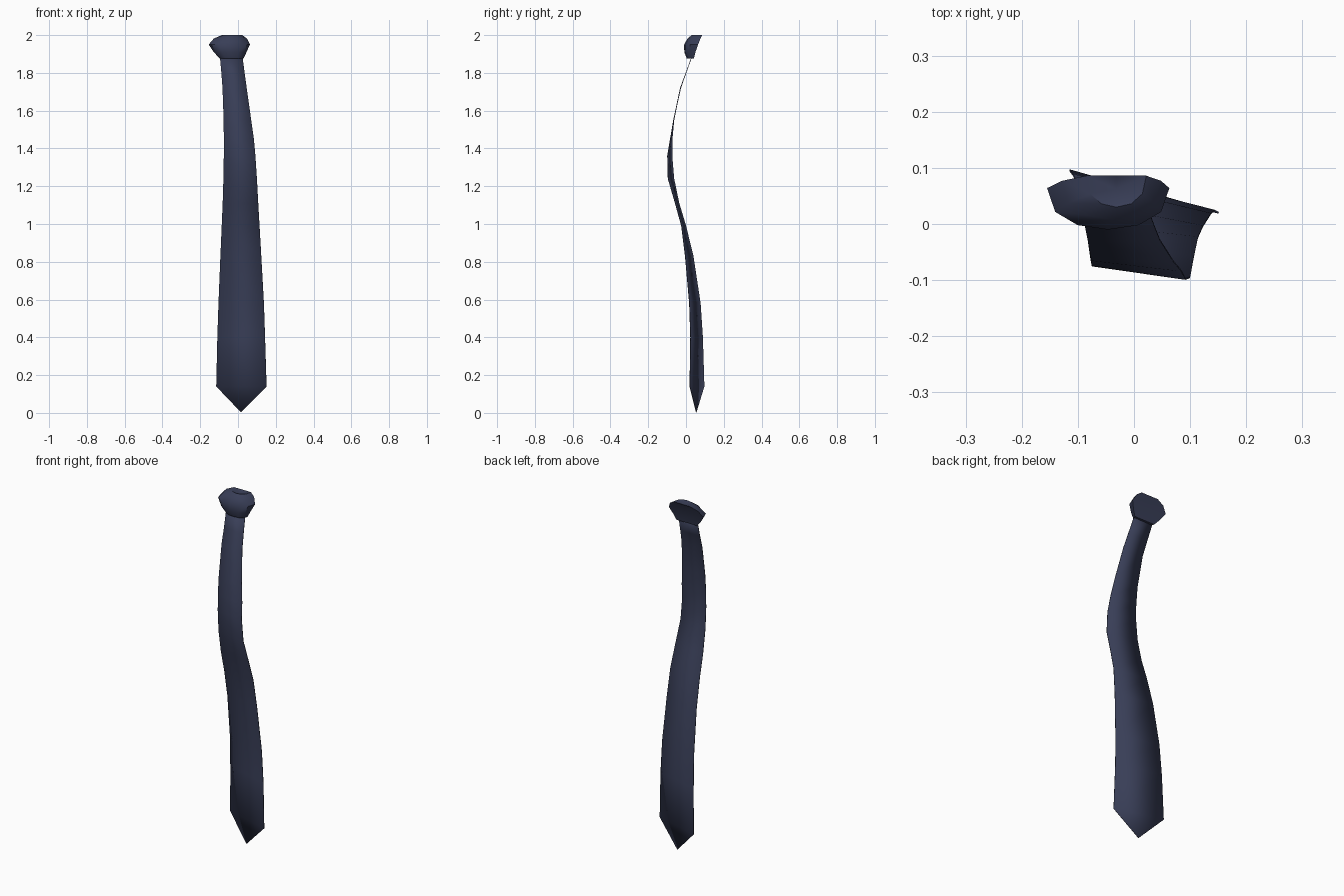
import bpy, bmesh, math

if "Cube" in bpy.data.objects:
    bpy.data.objects.remove(bpy.data.objects["Cube"])

navy = bpy.data.materials.new("navy cloth")
navy.diffuse_color = (0.040, 0.048, 0.095, 1)
navy.use_nodes = True
navy.node_tree.nodes["Principled BSDF"].inputs["Base Color"].default_value = navy.diffuse_color


def make_object(name, bm, angle):
    bmesh.ops.recalc_face_normals(bm, faces=bm.faces)
    mesh = bpy.data.meshes.new(name)
    bm.to_mesh(mesh)
    bm.free()
    mesh.materials.append(navy)
    obj = bpy.data.objects.new(name, mesh)
    bpy.context.collection.objects.link(obj)
    bpy.ops.object.select_all(action='DESELECT')
    obj.select_set(True)
    bpy.context.view_layer.objects.active = obj
    bpy.ops.object.shade_smooth_by_angle(angle=math.radians(angle))
    return obj


# Blade: rows of (z, left x, left y, right x, right y), waving and twisting downward
rows = [
    (1.90, -0.097, 0.036, 0.022, 0.036),
    (1.80, -0.088, 0.000, 0.035, 0.000),
    (1.72, -0.082, -0.030, 0.046, -0.028),
    (1.55, -0.076, -0.064, 0.070, -0.066),
    (1.45, -0.075, -0.073, 0.084, -0.083),
    (1.36, -0.075, -0.074, 0.092, -0.098),
    (1.24, -0.077, -0.064, 0.100, -0.095),
    (1.11, -0.081, -0.037, 0.107, -0.057),
    (0.99, -0.086, -0.001, 0.114, -0.024),
    (0.83, -0.093, 0.038, 0.123, -0.004),
    (0.58, -0.103, 0.076, 0.137, 0.018),
    (0.40, -0.109, 0.088, 0.143, 0.024),
    (0.14, -0.115, 0.096, 0.151, 0.020),
]
bm = bmesh.new()
pairs = [(bm.verts.new((xl, yl, z)), bm.verts.new((xr, yr, z)))
         for z, xl, yl, xr, yr in rows]
for (a, b), (c, d) in zip(pairs, pairs[1:]):
    bm.faces.new((a, c, d, b))
tip = bm.verts.new((0.016, 0.054, 0.003))
bm.faces.new((pairs[-1][0], tip, pairs[-1][1]))
blade = make_object("tie_blade", bm, 40)
cloth = blade.modifiers.new("cloth thickness", 'SOLIDIFY')
cloth.thickness = 0.003
cloth.offset = 0

# Knot: rounded front, flat leaning back; rings of (z, left x, right x, front y, back y)
rings = [
    (1.877, -0.098, 0.030, 0.004, 0.042),
    (1.910, -0.128, 0.045, -0.009, 0.050),
    (1.950, -0.155, 0.063, -0.010, 0.064),
    (1.982, -0.128, 0.048, 0.008, 0.077),
    (2.000, -0.085, 0.022, 0.030, 0.086),
]
SIDES = 6
bm = bmesh.new()
loops = []
for z, xl, xr, yf, yb in rings:
    cx, rx = (xl + xr) / 2, (xr - xl) / 2
    ring = []
    for i in range(SIDES + 1):
        t = math.pi * i / SIDES
        ring.append(bm.verts.new((cx - rx * math.cos(t),
                                  yb - (yb - yf) * math.sin(t) ** 0.8, z)))
    ring.append(bm.verts.new((cx, yb, z)))
    loops.append(ring)
n = SIDES + 2
for lo, hi in zip(loops, loops[1:]):
    for i in range(n):
        j = (i + 1) % n
        bm.faces.new((lo[i], lo[j], hi[j], hi[i]))
bm.faces.new(loops[0])
# dished top of the knot
z, xl, xr, yf, yb = rings[-1]
dip = bm.verts.new(((xl + xr) / 2, 0.062, 1.988))
for i in range(n):
    bm.faces.new((loops[-1][i], loops[-1][(i + 1) % n], dip))
make_object("tie_knot", bm, 40)
